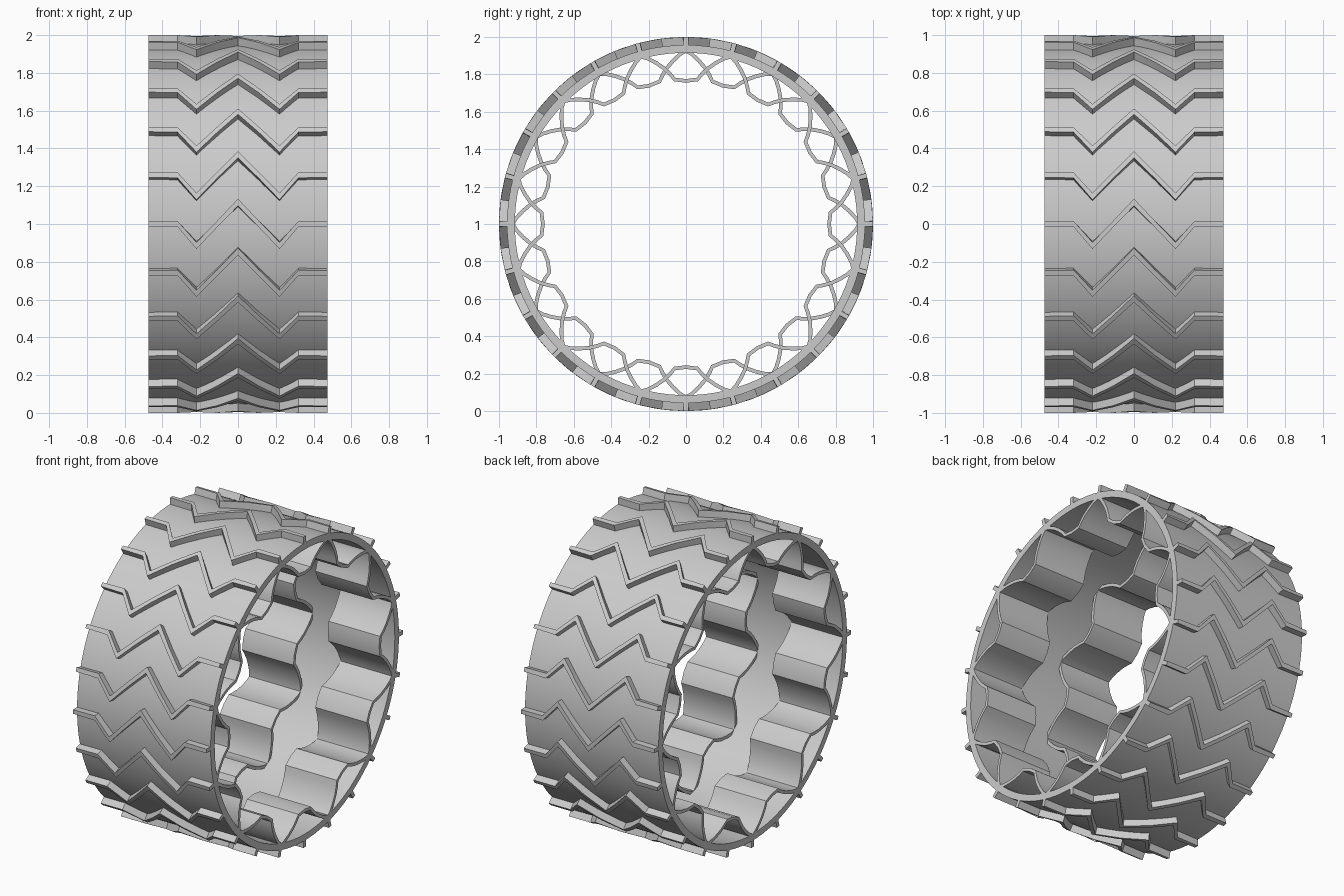
import bpy, bmesh, math
from mathutils import Vector

cube = bpy.data.objects.get("Cube")
if cube:
    bpy.data.objects.remove(cube, do_unlink=True)

HALF_WIDTH = 0.475
RIM_OUT, RIM_IN = 0.957, 0.915

grey = bpy.data.materials.new("light_grey")
grey.use_nodes = True
colour = (0.6, 0.6, 0.6, 1)
grey.diffuse_color = colour
grey.node_tree.nodes["Principled BSDF"].inputs["Base Color"].default_value = colour


def polar(x, r, a):
    """Point on the wheel: angle runs from the front over the top."""
    return Vector((x, -r * math.cos(a), 1 + r * math.sin(a)))


def loft(bm, sections, closed):
    """Skin a row of four-cornered sections, capping the ends if open."""
    rows = [[bm.verts.new(p) for p in s] for s in sections]
    pairs = list(zip(rows, rows[1:]))
    if closed:
        pairs.append((rows[-1], rows[0]))
    else:
        bm.faces.new(rows[0])
        bm.faces.new(rows[-1][::-1])
    for a, b in pairs:
        for i in range(4):
            j = (i + 1) % 4
            bm.faces.new((a[i], b[i], b[j], a[j]))


def finish(bm, name):
    bmesh.ops.recalc_face_normals(bm, faces=bm.faces)
    mesh = bpy.data.meshes.new(name)
    bm.to_mesh(mesh)
    bm.free()
    mesh.materials.append(grey)
    obj = bpy.data.objects.new(name, mesh)
    bpy.context.collection.objects.link(obj)
    bpy.ops.object.select_all(action='DESELECT')
    obj.select_set(True)
    bpy.context.view_layer.objects.active = obj
    bpy.ops.object.shade_smooth_by_angle(angle=math.radians(20))
    return obj


# Outer band of the wheel
bm = bmesh.new()
steps = 120
loft(bm, [[polar(x, r, math.tau * i / steps) for x, r in
           ((-HALF_WIDTH, RIM_OUT), (HALF_WIDTH, RIM_OUT),
            (HALF_WIDTH, RIM_IN), (-HALF_WIDTH, RIM_IN))]
          for i in range(steps)], True)
finish(bm, "rim_band")

# Zigzag treads: distance from the middle, angle, half thickness
half_path = [(0, 0.115, 0.019), (0.11, 0, 0.017), (0.22, -0.115, 0.018),
             (0.32, 0, 0.015), (HALF_WIDTH, 0, 0.013)]
path = [(-x, a, w) for x, a, w in half_path[:0:-1]] + half_path
bm = bmesh.new()
treads = 24
for k in range(treads):
    base = math.tau * k / treads
    loft(bm, [[polar(x, 0.945, base + a - w), polar(x, 1, base + a - w),
               polar(x, 1, base + a + w), polar(x, 0.945, base + a + w)]
              for x, a, w in path], False)
finish(bm, "treads")

# Wavy spring strips inside the band: degrees from the crest, radius
half_wave = [(0, 0.765), (4.5, 0.775), (6, 0.805), (8, 0.84),
             (10.5, 0.876), (13, 0.908), (15, 0.925)]
wave = [(-a, r) for a, r in half_wave[-2:0:-1]] + half_wave
waves, thick = 12, 0.01


def spring_strip(name, x0, x1, phase):
    line = [polar(0, r, math.radians(a + phase) + math.tau * k / waves)
            for k in range(waves) for a, r in wave]
    sections = []
    for i, p in enumerate(line):
        along = (line[(i + 1) % len(line)] - line[i - 1]).normalized()
        side = along.cross(Vector((1, 0, 0))) * thick
        sections.append([p + side + Vector((x0, 0, 0)), p + side + Vector((x1, 0, 0)),
                         p - side + Vector((x1, 0, 0)), p - side + Vector((x0, 0, 0))])
    bm = bmesh.new()
    loft(bm, sections, True)
    finish(bm, name)


spring_strip("left_spring_strip", 0.11, HALF_WIDTH, 0)
spring_strip("right_spring_strip", -HALF_WIDTH, -0.11, 15)
